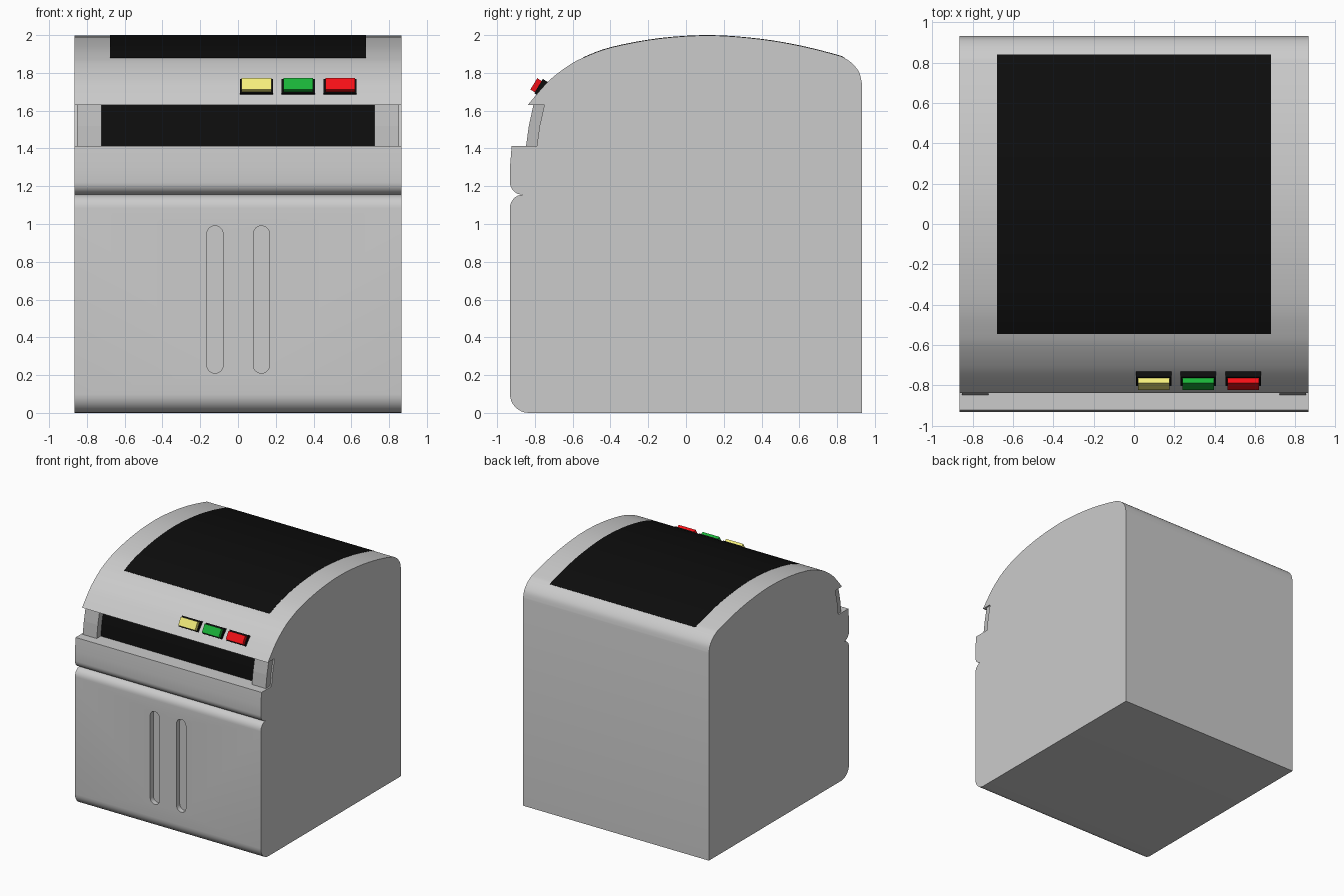
import bpy, bmesh, math
from mathutils import Matrix

if "Cube" in bpy.data.objects:
    bpy.data.objects.remove(bpy.data.objects["Cube"])


def material(name, rgb):
    m = bpy.data.materials.new(name)
    m.diffuse_color = (*rgb, 1)
    m.use_nodes = True
    m.node_tree.nodes["Principled BSDF"].inputs["Base Color"].default_value = m.diffuse_color
    return m


black = material("black", (0.004, 0.004, 0.004))
dark_grey = material("dark_grey", (0.5, 0.5, 0.5))


def finish(name, bm, mat=None):
    bmesh.ops.recalc_face_normals(bm, faces=bm.faces[:])
    me = bpy.data.meshes.new(name)
    bm.to_mesh(me)
    bm.free()
    ob = bpy.data.objects.new(name, me)
    bpy.context.collection.objects.link(ob)
    if mat:
        me.materials.append(mat)
    return ob


def prism(name, pts, x0, x1, mat=None):
    """Extrude a (y, z) outline along x."""
    bm = bmesh.new()
    f = bm.faces.new([bm.verts.new((x0, y, z)) for y, z in pts])
    r = bmesh.ops.extrude_face_region(bm, geom=[f])
    vs = [v for v in r["geom"] if isinstance(v, bmesh.types.BMVert)]
    bmesh.ops.translate(bm, verts=vs, vec=(x1 - x0, 0, 0))
    return finish(name, bm, mat)


def arc(cy, cz, ry, rz, a0, a1, n=8):
    out = []
    for i in range(n + 1):
        a = math.radians(a0 + (a1 - a0) * i / n)
        out.append((cy + ry * math.cos(a), cz + rz * math.sin(a)))
    return out


def spline(keys, n=4):
    """Catmull-Rom curve through the key points."""
    k = [keys[0]] + keys + [keys[-1]]
    out = []
    for a, b, c, d in zip(k, k[1:], k[2:], k[3:]):
        for i in range(n):
            t = i / n
            out.append(tuple(0.5 * (2 * q + (r - p) * t + (2 * p - 5 * q + 4 * r - s) * t * t
                                    + (3 * q - p - 3 * r + s) * t ** 3)
                             for p, q, r, s in zip(a, b, c, d)))
    return out + [keys[-1]]


def active(ob):
    bpy.ops.object.select_all(action='DESELECT')
    ob.select_set(True)
    bpy.context.view_layer.objects.active = ob


def smooth(ob):
    active(ob)
    bpy.ops.object.shade_smooth_by_angle(angle=math.radians(35))


W = 0.865

# Domed lid curve, from the front lip to the back wall
lid = spline([(-0.838, 1.63), (-0.75, 1.733), (-0.695, 1.785), (-0.62, 1.84), (-0.545, 1.88),
              (-0.395, 1.935), (-0.14, 1.982), (0.13, 1.998), (0.39, 1.979), (0.6, 1.944),
              (0.79, 1.897), (0.84, 1.878), (0.885, 1.845), (0.918, 1.80), (0.931, 1.745)])

# Main body: full side outline with groove and recessed display slot
outline = arc(-0.832, 0.1, 0.1, 0.1, 270, 180)
outline += arc(-0.865, 1.085, 0.067, 0.07, 180, 90)
outline += arc(-0.865, 1.22, 0.067, 0.065, 270, 180)
outline += [(-0.932, 1.3), (-0.923, 1.412), (-0.79, 1.412), (-0.775, 1.52), (-0.75, 1.63)]
outline += lid + [(0.931, 0)]
body = prism("body", outline, -W, W)

# Two upright rounded grip slots cut into the front
for cx in (-0.122, 0.124):
    r = 0.043
    ring = arc(cx, 0.99 - r, r, r, 0, 180, 12) + arc(cx, 0.21 + r, r, r, 180, 360, 12)
    bm = bmesh.new()
    f = bm.faces.new([bm.verts.new((x, -1.0, z)) for x, z in ring])
    ext = bmesh.ops.extrude_face_region(bm, geom=[f])
    bmesh.ops.translate(bm, vec=(0, 0.11, 0),
                        verts=[v for v in ext["geom"] if isinstance(v, bmesh.types.BMVert)])
    cutter = finish("slot_cutter", bm)
    active(body)
    mod = body.modifiers.new("slot", 'BOOLEAN')
    mod.operation, mod.solver, mod.object = 'DIFFERENCE', 'EXACT', cutter
    bpy.ops.object.modifier_apply(modifier=mod.name)
    bpy.data.objects.remove(cutter)
smooth(body)

# Black curved window on the lid
edge = [p for p in lid if -0.546 < p[0] < 0.841]
window = prism("lid_window", [(y, z + 0.002) for y, z in edge]
               + [(y, z - 0.01) for y, z in reversed(edge)], -0.678, 0.678, black)
smooth(window)

# Display panel in the slot, with a pillar at each end
prism("display", [(-0.793, 1.412), (-0.778, 1.52), (-0.753, 1.63), (-0.73, 1.63), (-0.77, 1.412)],
      -0.722, 0.722, black)
for s, side in ((-1, "left"), (1, "right")):
    prism(side + "_pillar", [(-0.847, 1.412), (-0.832, 1.52), (-0.808, 1.63),
                             (-0.745, 1.63), (-0.785, 1.412)], s * 0.722, s * 0.852, dark_grey)


# Tilted push buttons: black base plus coloured cap
def tilted_box(name, centre, size, mat):
    bm = bmesh.new()
    m = (Matrix.Translation(centre) @ Matrix.Rotation(-0.547, 4, 'X')
         @ Matrix.Diagonal((*size, 1)))
    bmesh.ops.create_cube(bm, size=1, matrix=m)
    return finish(name, bm, mat)


for name, x, rgb in (("yellow", 0.098, (0.9, 0.85, 0.2)),
                     ("green", 0.319, (0.01, 0.45, 0.04)),
                     ("red", 0.541, (0.9, 0.005, 0.008))):
    tilted_box(name + "_button_base", (x, -0.756, 1.715), (0.175, 0.058, 0.088), black)
    tilted_box(name + "_button_cap", (x, -0.793, 1.734), (0.157, 0.03, 0.07), material(name, rgb))
